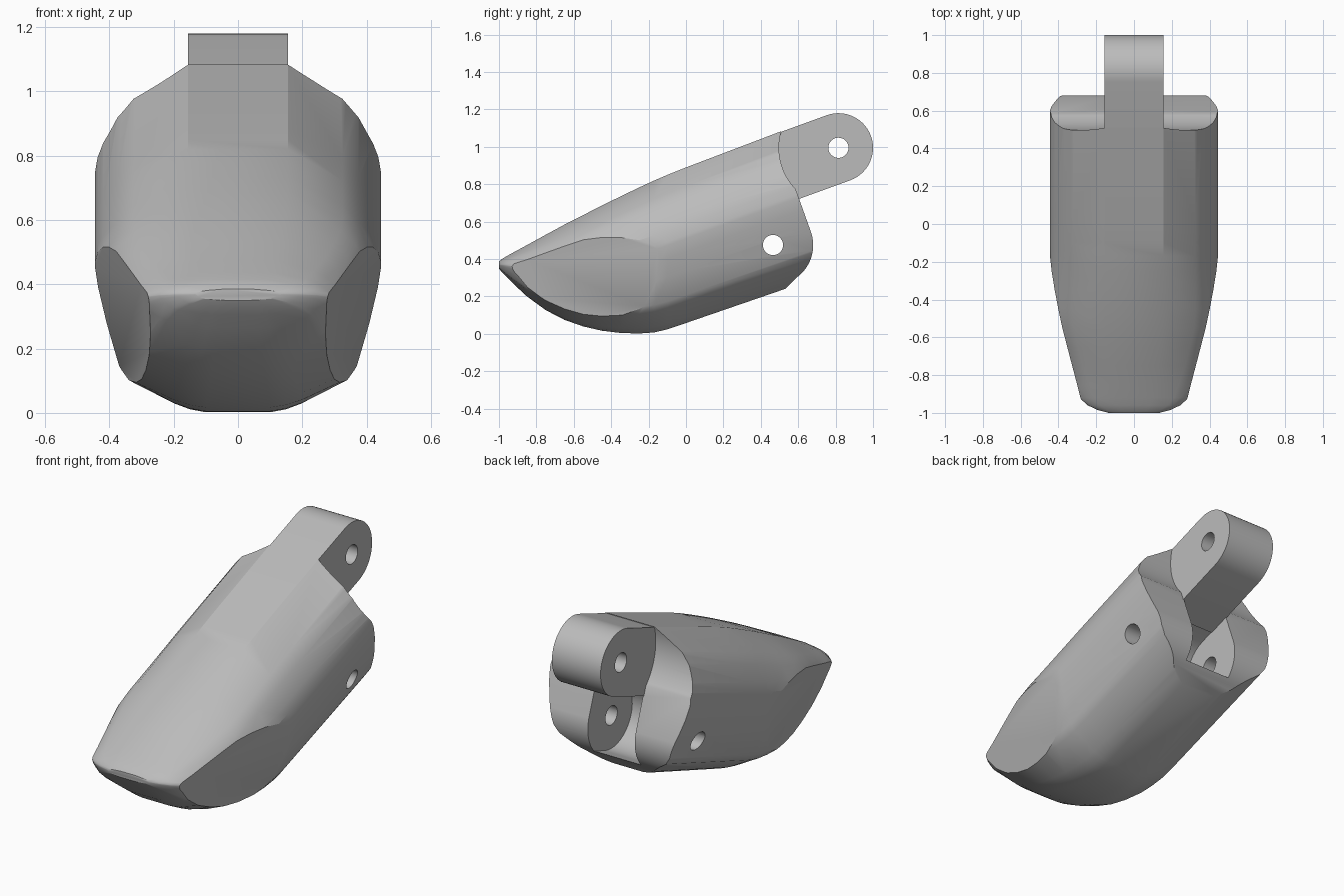
import bpy, bmesh
from math import sin, cos, radians
from mathutils import Vector

if "Cube" in bpy.data.objects:
    bpy.data.objects.remove(bpy.data.objects["Cube"])

gray = bpy.data.materials.new("plain gray")
gray.use_nodes = True
gray.diffuse_color = (0.5, 0.5, 0.5, 1)
gray.node_tree.nodes["Principled BSDF"].inputs["Base Color"].default_value = gray.diffuse_color

PIVOT, LUG = Vector((0.465, 0.475)), Vector((0.815, 0.995))
TILT = 20
AXIS = Vector((cos(radians(TILT)), sin(radians(TILT))))


def make_object(name, bm):
    bmesh.ops.recalc_face_normals(bm, faces=bm.faces)
    mesh = bpy.data.meshes.new(name)
    bm.to_mesh(mesh)
    bm.free()
    mesh.materials.append(gray)
    ob = bpy.data.objects.new(name, mesh)
    bpy.context.collection.objects.link(ob)
    return ob


def prism(name, outline, half):
    """Extrude a side outline (y, z) across x."""
    bm = bmesh.new()
    face = bm.faces.new([bm.verts.new((-half, p[0], p[1])) for p in outline])
    side = bmesh.ops.extrude_face_region(bm, geom=[face])
    verts = [g for g in side["geom"] if isinstance(g, bmesh.types.BMVert)]
    bmesh.ops.translate(bm, verts=verts, vec=(2 * half, 0, 0))
    return make_object(name, bm)


def arc(centre, radius, start, end, n=20):
    return [centre + radius * Vector((cos(a), sin(a)))
            for a in (radians(start + (end - start) * i / n) for i in range(n + 1))]


def combine(target, tool, operation):
    mod = target.modifiers.new(operation.lower(), 'BOOLEAN')
    mod.operation, mod.object, mod.solver = operation, tool, 'EXACT'
    bpy.context.view_layer.objects.active = target
    bpy.ops.object.modifier_apply(modifier=mod.name)
    bpy.data.objects.remove(tool)


# Cross-section: half widths with distance up from the bottom / down from the top
lower = [(0.1, 0), (0.15, 0.01), (0.2, 0.03), (0.34, 0.11), (0.37, 0.15),
         (0.41, 0.28), (0.435, 0.38), (0.445, 0.45)]
upper = [(0.445, 0.36), (0.436, 0.3), (0.42, 0.25), (0.375, 0.16), (0.325, 0.1), (0.155, 0)]

# Stations along the body: y, top, bottom, width factor
stations = [(-1, 0.385, 0.35, 0.3), (-0.985, 0.4, 0.33, 0.43), (-0.96, 0.415, 0.305, 0.55),
            (-0.92, 0.437, 0.265, 0.65), (-0.85, 0.475, 0.2, 0.73), (-0.75, 0.53, 0.127, 0.83),
            (-0.65, 0.584, 0.075, 0.91), (-0.55, 0.635, 0.04, 0.98), (-0.45, 0.686, 0.017, 1),
            (-0.35, 0.735, 0.005, 1), (-0.25, 0.783, 0.002, 1), (-0.17, 0.82, 0.008, 1),
            (-0.1, 0.85, 0.024, 1), (0, 0.89, 0.058, 1), (0.9, 1.232, 0.368, 1)]

# Lofted fingertip body
bm = bmesh.new()
rings = []
for y, top, bottom, w in stations:
    s = (top - bottom) / 0.83
    half = [(x * w, bottom + d * s) for x, d in lower] + [(x * w, top - d * s) for x, d in upper]
    loop = half + [(-x, z) for x, z in reversed(half)]
    rings.append([bm.verts.new((x, y, z)) for x, z in loop])
for a, b in zip(rings, rings[1:]):
    for i in range(len(a)):
        j = (i + 1) % len(a)
        bm.faces.new((a[i], a[j], b[j], b[i]))
bm.faces.new(rings[0])
bm.faces.new(rings[-1])

# Flat facets sliced off both sides of the tip
for side in (1, -1):
    cut = bmesh.ops.bisect_plane(bm, geom=bm.verts[:] + bm.edges[:] + bm.faces[:],
                                 plane_co=(side * 0.4, -0.48, 0.54),
                                 plane_no=(side, -0.19, -0.2), clear_outer=True)
    rim = [g for g in cut["geom_cut"] if isinstance(g, bmesh.types.BMEdge)]
    bmesh.ops.edgeloop_fill(bm, edges=rim)
body = make_object("fingertip_body", bm)

# Rear end: hollow curve around the upper pin, round knuckle around the lower pin
rear = [Vector((0.505, 1.5))] + arc(LUG, 0.318, 165, 224) + arc(PIVOT, 0.215, 17, -52)
rear += [Vector(p) for p in ((0.53, 0.24), (0.48, 0.1), (1.4, 0.1), (1.4, 1.5))]
combine(body, prism("rear_cutter", rear, 0.8), 'DIFFERENCE')

# Slot between the cheeks
slot = arc(PIVOT, 0.19, TILT + 90, TILT + 270)
slot += [slot[-1] + AXIS * 0.6, slot[0] + AXIS * 0.6]
combine(body, prism("slot_cutter", slot, 0.15), 'DIFFERENCE')

# Hinge lug
lug = arc(LUG, 0.185, TILT - 90, TILT + 90, 28)
lug += [lug[-1] - AXIS * 0.42, lug[0] - AXIS * 0.42]
combine(body, prism("hinge_lug", lug, 0.155), 'UNION')

# Pin holes
for centre in (PIVOT, LUG):
    combine(body, prism("pin_cutter", arc(centre, 0.054, 0, 348.75, 31), 0.8), 'DIFFERENCE')

bpy.ops.object.select_all(action='DESELECT')
body.select_set(True)
bpy.context.view_layer.objects.active = body
bpy.ops.object.shade_smooth_by_angle(angle=radians(28))
